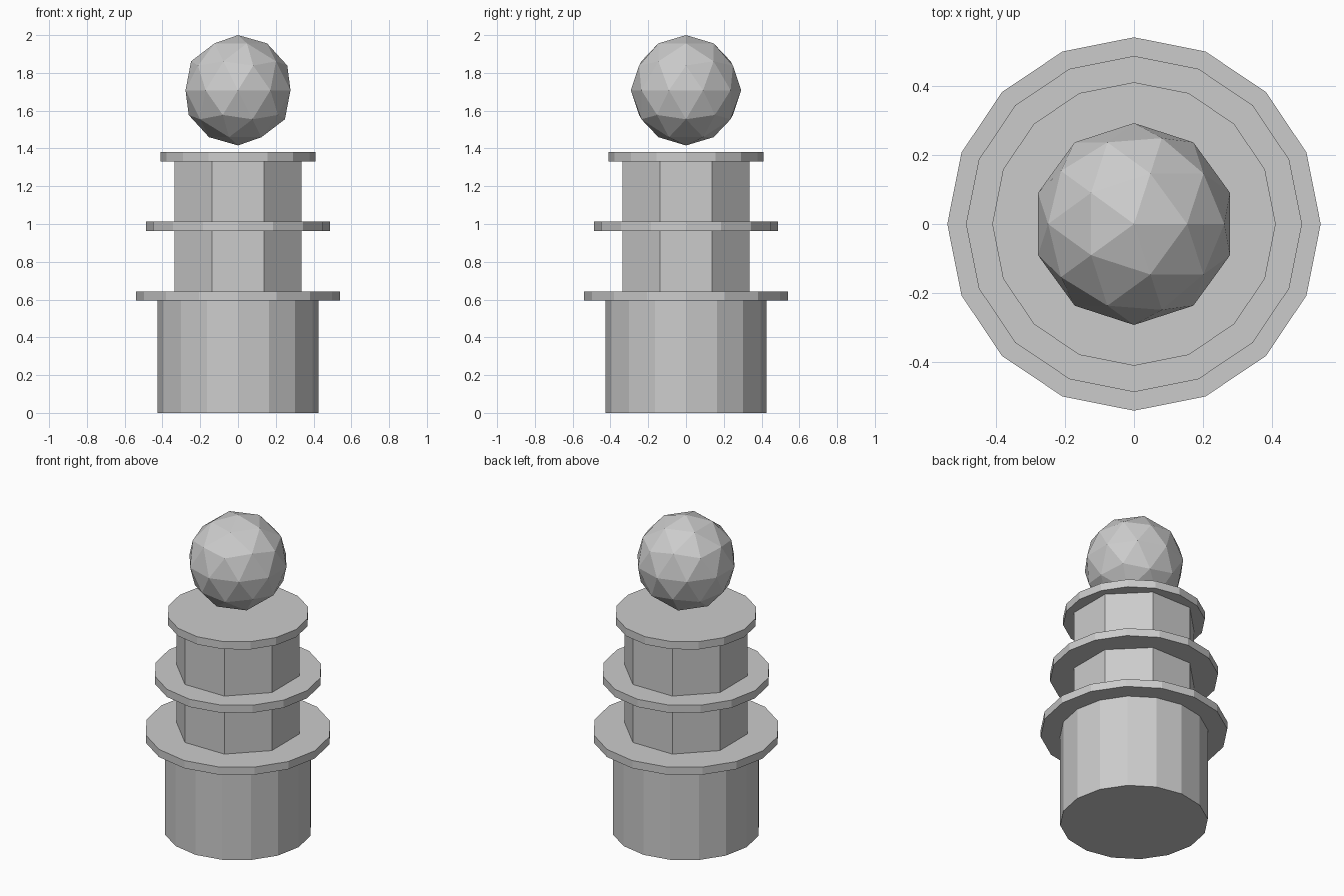
import bpy
from math import pi

if "Cube" in bpy.data.objects:
    bpy.data.objects.remove(bpy.data.objects["Cube"])


def cylinder(name, sides, radius, z0, z1, turn=0.0):
    bpy.ops.mesh.primitive_cylinder_add(vertices=sides, radius=radius, depth=z1 - z0,
                                        location=(0, 0, (z0 + z1) / 2), rotation=(0, 0, turn))
    bpy.context.object.name = name


# Wide 16-sided base drum
cylinder("base_drum", 16, 0.427, 0.0, 0.594)

# Three flat rims, shrinking upwards
PITCH, THICK = 0.369, 0.049
for i, (label, radius) in enumerate((("lower", 0.54), ("middle", 0.486), ("upper", 0.41))):
    z = 0.594 + i * PITCH
    cylinder(label + "_rim", 16, radius, z, z + THICK)

# Octagonal columns between the rims, flat side to the front
for i, label in enumerate(("lower", "upper")):
    z = 0.594 + THICK + i * PITCH
    cylinder(label + "_column", 8, 0.363, z, z + PITCH - THICK, pi / 8)

# Faceted ball floating over the top rim
bpy.ops.mesh.primitive_ico_sphere_add(subdivisions=2, radius=0.292, location=(0, 0, 1.708))
bpy.context.object.name = "top_ball"
